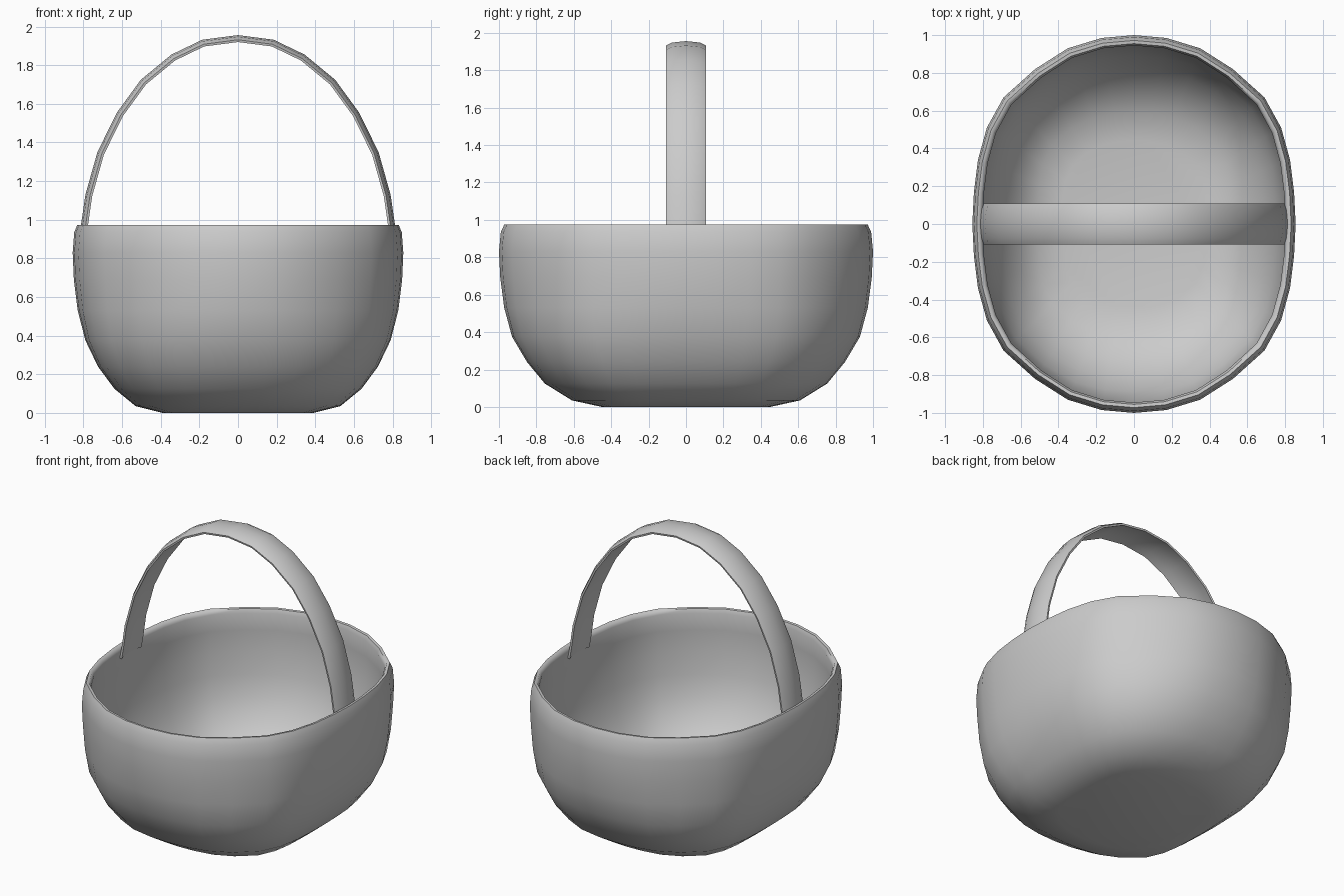
import bpy, bmesh, math

if "Cube" in bpy.data.objects:
    bpy.data.objects.remove(bpy.data.objects["Cube"])

def finish(name, bm, angle):
    bmesh.ops.recalc_face_normals(bm, faces=bm.faces[:])
    me = bpy.data.meshes.new(name)
    bm.to_mesh(me)
    bm.free()
    ob = bpy.data.objects.new(name, me)
    bpy.context.collection.objects.link(ob)
    bpy.ops.object.select_all(action='DESELECT')
    ob.select_set(True)
    bpy.context.view_layer.objects.active = ob
    bpy.ops.object.shade_smooth_by_angle(angle=math.radians(angle))
    return ob

# Bowl outline: one quadrant, mirrored into a 32-sided rounded oval
quad = [(1, 0), (.99, .17), (.965, .34), (.91, .51), (.807, .67),
        (.612, .82), (.41, .93), (.2, .985)]
top = quad + [(0, 1)] + [(-u, v) for u, v in quad[:0:-1]]
outline = top + [(-u, -v) for u, v in top]

def ring_points(hx, hy, z, square):
    pts = []
    for u, v in outline:
        u2, v2 = abs(u), abs(v)
        n = 2.35 + square
        s = (u2 ** 2.35 + v2 ** 2.35) ** (1 / 2.35) / (u2 ** n + v2 ** n) ** (1 / n)
        pts.append((u * s * hx, v * s * hy, z))
    return pts

# Bowl profile: half width, half depth, height
outer = [(.39, .45, 0), (.53, .61, .035), (.64, .755, .125), (.725, .85, .24),
         (.79, .93, .375), (.83, .972, .53), (.85, .993, .69), (.856, 1, .83),
         (.848, .99, .935), (.832, .972, .974)]
inner = [(.815, .955, .972), (.803, .945, .945), (.81, .953, .83), (.805, .948, .69),
         (.785, .927, .54), (.75, .888, .4), (.69, .815, .275), (.61, .725, .165),
         (.51, .59, .08), (.38, .44, .05)]

# Basket bowl
bm = bmesh.new()
rings = []
for hx, hy, z in outer + inner:
    sq = .7 * max(0, 1 - z / .6)
    rings.append([bm.verts.new(p) for p in ring_points(hx, hy, z, sq)])
for a, b in zip(rings, rings[1:]):
    for i in range(len(a)):
        j = (i + 1) % len(a)
        bm.faces.new((a[i], a[j], b[j], b[i]))
bm.faces.new(rings[0])
bm.faces.new(rings[-1])
finish("basket_bowl", bm, 60)

# Handle: curved strap section swept along the arch
half = [(.826, .9), (.812, .98), (.79, 1.13), (.728, 1.35), (.627, 1.555),
        (.503, 1.725), (.345, 1.855), (.185, 1.932)]
path = half + [(0, 1.956)] + [(-x, z) for x, z in half[::-1]]
section = [(-.108, -.024), (-.075, -.008), (0, 0), (.075, -.008), (.108, -.024),
           (.105, -.036), (.06, -.025), (0, -.021), (-.06, -.025), (-.105, -.036)]
bm = bmesh.new()
rings = []
for i, (x, z) in enumerate(path):
    x0, z0 = path[max(i - 1, 0)]
    x1, z1 = path[min(i + 1, len(path) - 1)]
    d = math.hypot(x1 - x0, z1 - z0)
    nx, nz = (z1 - z0) / d, -(x1 - x0) / d
    rings.append([bm.verts.new((x + nx * o, y, z + nz * o)) for y, o in section])
for a, b in zip(rings, rings[1:]):
    for i in range(len(a)):
        j = (i + 1) % len(a)
        bm.faces.new((a[i], a[j], b[j], b[i]))
bm.faces.new(rings[0])
bm.faces.new(rings[-1])
finish("handle", bm, 50)
